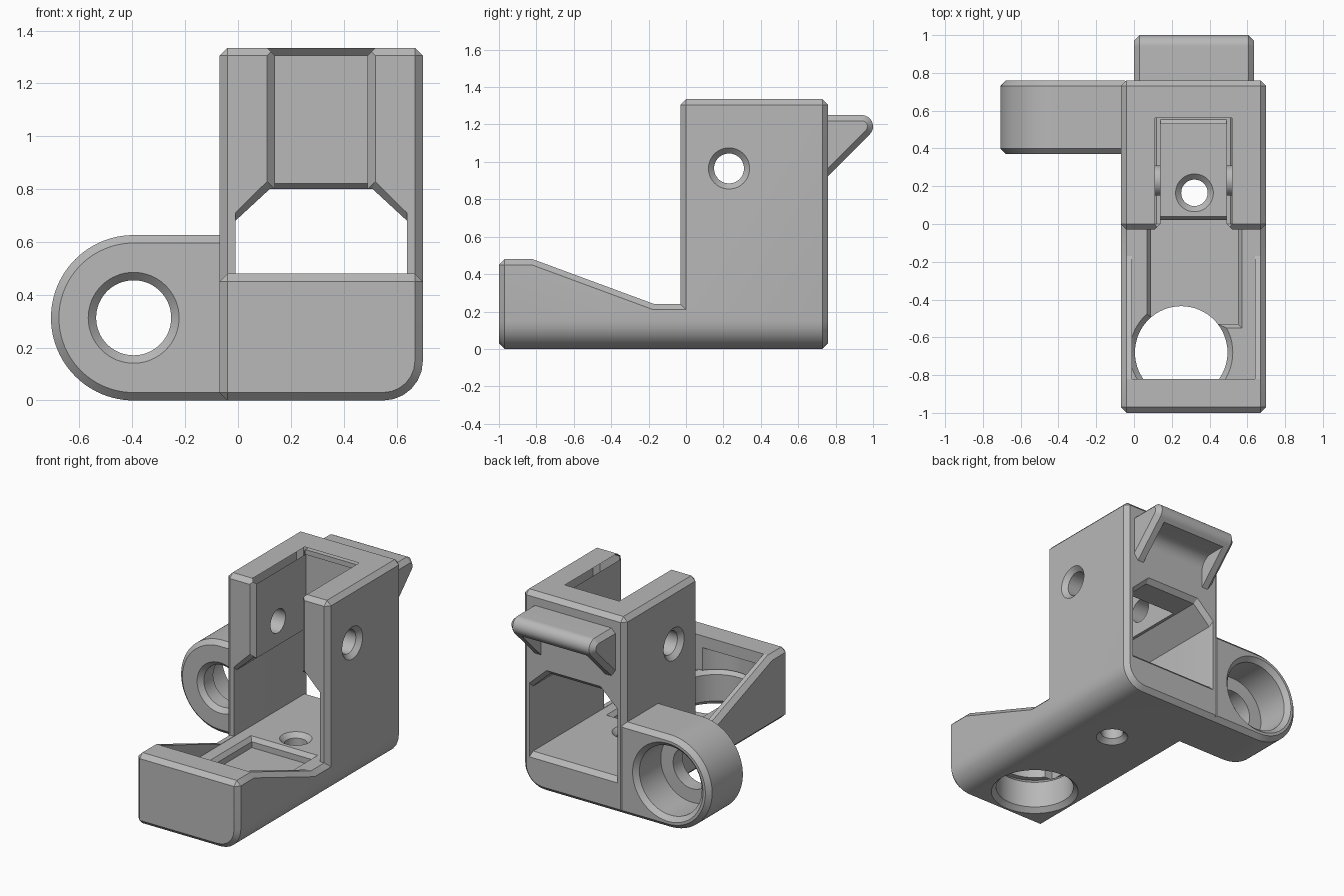
import bpy, bmesh
from math import cos, sin, pi, radians

if "Cube" in bpy.data.objects:
    bpy.data.objects.remove(bpy.data.objects["Cube"], do_unlink=True)

grey = bpy.data.materials.new("plain_grey")
grey.use_nodes = True
COLOUR = (0.48, 0.48, 0.48, 1)
grey.diffuse_color = COLOUR
grey.node_tree.nodes["Principled BSDF"].inputs["Base Color"].default_value = COLOUR

C = 0.03  # chamfer width


def circle(u, v, r, n=64, start=0.0, sweep=2 * pi):
    return [(u + r * cos(start + sweep * i / n), v + r * sin(start + sweep * i / n)) for i in range(n)]


def rect(u0, u1, v0, v1):
    return [(u0, v0), (u1, v0), (u1, v1), (u0, v1)]


def prism(name, axis, p0, t0, t1, p1=None):
    """Solid between profile p0 at t0 and p1 at t1 along an axis."""
    place = {"x": lambda u, v, t: (t, u, v),
             "y": lambda u, v, t: (u, t, v),
             "z": lambda u, v, t: (u, v, t)}[axis]
    bm = bmesh.new()
    a = [bm.verts.new(place(u, v, t0)) for u, v in p0]
    b = [bm.verts.new(place(u, v, t1)) for u, v in (p1 or p0)]
    bm.faces.new(a)
    bm.faces.new(b)
    for i in range(len(a)):
        j = (i + 1) % len(a)
        bm.faces.new((a[i], a[j], b[j], b[i]))
    bmesh.ops.recalc_face_normals(bm, faces=bm.faces)
    mesh = bpy.data.meshes.new(name)
    bm.to_mesh(mesh)
    bm.free()
    mesh.materials.append(grey)
    ob = bpy.data.objects.new(name, mesh)
    bpy.context.collection.objects.link(ob)
    return ob


def bevel(ob, width, test, segments=1):
    bm = bmesh.new()
    bm.from_mesh(ob.data)
    bmesh.ops.bevel(bm, geom=[e for e in bm.edges if test(e)], offset=width,
                    segments=segments, profile=0.5, affect="EDGES", clamp_overlap=True)
    bm.to_mesh(ob.data)
    bm.free()


def convex(e):
    return e.calc_face_angle_signed(0) > 1


def cut(ob, cutters):
    for c in cutters:
        c.hide_render = True
        m = ob.modifiers.new("cut", "BOOLEAN")
        m.operation, m.solver, m.object = "DIFFERENCE", "EXACT", c
    bpy.context.view_layer.update()
    dg = bpy.context.evaluated_depsgraph_get()
    mesh = bpy.data.meshes.new_from_object(ob.evaluated_get(dg))
    ob.modifiers.clear()
    ob.data = mesh
    for c in cutters:
        bpy.data.objects.remove(c, do_unlink=True)


def finish(ob):
    bpy.ops.object.select_all(action="DESELECT")
    ob.select_set(True)
    bpy.context.view_layer.objects.active = ob
    bpy.ops.object.shade_smooth_by_angle(angle=radians(17))


# Main body: side profile with tower, sloping rims and front lip
side = [(-1, 0), (0.76, 0), (0.76, 1.335), (-0.03, 1.335), (-0.03, 0.24),
        (-0.17, 0.24), (-0.82, 0.48), (-1, 0.48)]
body = prism("body", "x", side, -0.07, 0.70)
bevel(body, 0.15, lambda e: all(v.co.x > 0.6 and v.co.z < 0.01 for v in e.verts), 6)
bevel(body, C, convex)

L, R = 0.14, 0.49  # slot sides


def chamber(grow=0.0, side_grow=0.0, floor=0.238):
    x0, x1 = -0.01 - side_grow, 0.64 + side_grow
    return [(x0, floor), (x1, floor), (x1, 0.68 + grow), (0.51 + grow / 4, 0.80 + grow),
            (0.12 - grow / 4, 0.80 + grow), (x0, 0.68 + grow)]


wide = rect(L - 0.04, R + 0.04, -0.2, 0.57)
cutters = [
    # Through chamber with chamfered openings
    prism("chamber", "y", chamber(), -0.82, 0.9),
    prism("chamber_front", "y", chamber(0.04, 0, 0.5), -0.04, 0, chamber(0, 0, 0.5)),
    prism("chamber_back", "y", chamber(), 0.73, 0.77, chamber(0.04, 0.01, 0.198)),
    # Open slot in the tower
    prism("slot", "y", rect(L, R, 0.6, 1.5), -0.2, 0.53),
    prism("slot_front", "y", rect(L - 0.04, R + 0.04, 0.75, 1.5), -0.04, 0, rect(L, R, 0.75, 1.5)),
    prism("slot_top", "z", rect(L, R, -0.2, 0.53), 1.305, 1.345, wide),
    prism("slot_back", "y", rect(L, R, 0.7, 0.83), 0.52, 0.56, rect(L, R, 0.7, 0.795)),
    # Shallow floor recess with sloped edges
    prism("recess", "z", rect(0.09, 0.55, -0.53, 0.02), 0.17, 0.25),
    prism("recess_edge", "z", rect(0.09, 0.55, -0.53, 0.02), 0.21, 0.25,
          rect(0.06, 0.58, -0.56, 0.05)),
]


def drill(axis, u, v, r, t0, t1, flare=C):
    """Round through hole countersunk at both faces."""
    narrow, broad = circle(u, v, r), circle(u, v, r + flare + 0.005)
    return [prism("hole", axis, narrow, t0 - 0.02, t1 + 0.02),
            prism("sink_low", axis, broad, t0 - 0.005, t0 + flare, narrow),
            prism("sink_high", axis, narrow, t1 - flare, t1 + 0.005, broad)]


cutters += drill("x", 0.23, 0.965, 0.08, -0.07, 0.70)      # cross hole
cutters += drill("z", 0.32, 0.165, 0.07, 0, 0.238)         # floor hole
cutters += drill("z", 0.25, -0.68, 0.245, 0, 0.24)         # large front hole
cutters.append(prism("under_lip", "z", circle(0.25, -0.68, 0.245), 0.2, 0.40))
cut(body, cutters)
finish(body)

# Side lug with stepped bore
cx, cz, rad = -0.395, 0.313, 0.313
outline = circle(cx, cz, rad, 48, pi / 2, pi) + [(cx, 0), (-0.02, 0), (-0.02, 2 * rad)]
lug = prism("side_lug", "y", outline, 0.37, 0.76)
bevel(lug, C, lambda e: convex(e) and abs(e.verts[0].co.y - e.verts[1].co.y) < 0.01)
bore, mouth = circle(cx, cz, 0.142), circle(cx, cz, 0.177)
cup, cup_mouth = circle(cx, cz, 0.235), circle(cx, cz, 0.27)
cut(lug, [
    prism("bore", "y", bore, 0.3, 0.8),
    prism("bore_mouth", "y", mouth, 0.365, 0.40, bore),
    prism("cup", "y", cup, 0.50, 0.8),
    prism("cup_mouth", "y", cup, 0.73, 0.765, cup_mouth),
])
finish(lug)

# Rear hook: rounded ledge on two end gussets
tip = circle(0.94, 1.19, 0.06, 18, -pi / 4, 3 * pi / 4) + [(0.94, 1.25)]
hook = prism("rear_hook", "x", tip + [(0.68, 1.25), (0.68, 0.845)], 0.0, 0.635)
bevel(hook, C, lambda e: convex(e) and abs(e.verts[0].co.x - e.verts[1].co.x) < 0.01)
hollow = circle(0.85, 1.04, 0.09, 12, pi, -pi / 2) + [(0.85, 1.13), (1.1, 1.13), (1.1, 0.7), (0.76, 0.7)]
cut(hook, [prism("hollow", "x", hollow, 0.075, 0.56)])
finish(hook)
